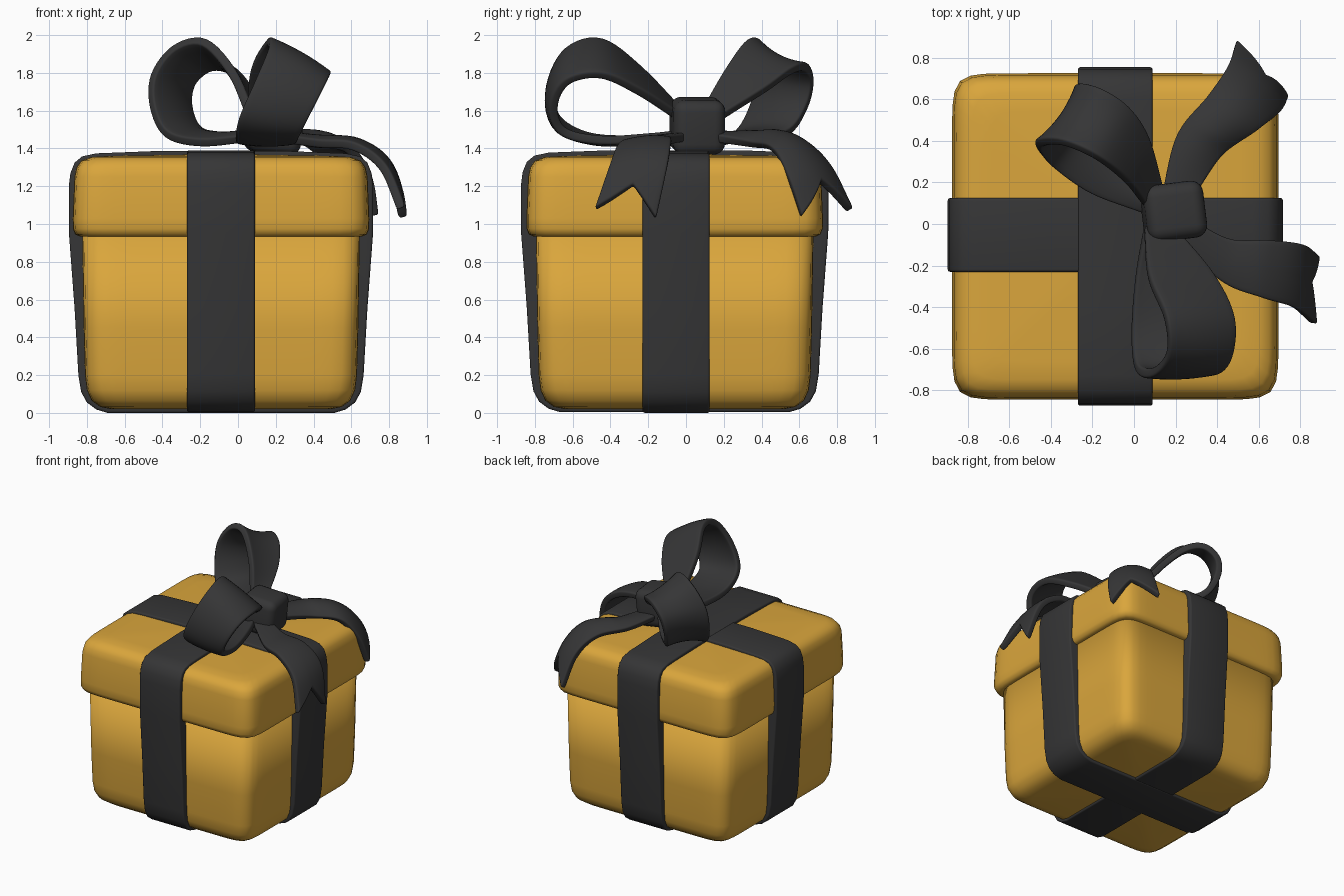
import bpy, bmesh, math
from mathutils import Vector

if "Cube" in bpy.data.objects:
    bpy.data.objects.remove(bpy.data.objects["Cube"])

CX, CY = -0.09, -0.06  # centre of the box


def material(name, rgb):
    m = bpy.data.materials.new(name)
    m.diffuse_color = (*rgb, 1)
    m.use_nodes = True
    m.node_tree.nodes["Principled BSDF"].inputs["Base Color"].default_value = m.diffuse_color
    return m


GOLD = material("gold paper", (0.70, 0.38, 0.045))
DARK = material("charcoal ribbon", (0.036, 0.036, 0.037))


def finish(name, bm, mat, bevel=0, thickness=0):
    """Turn a bmesh into a smooth object with optional thickness and soft edges."""
    bmesh.ops.recalc_face_normals(bm, faces=bm.faces)
    for f in bm.faces:
        f.smooth = True
    me = bpy.data.meshes.new(name)
    bm.to_mesh(me)
    bm.free()
    me.materials.append(mat)
    ob = bpy.data.objects.new(name, me)
    bpy.context.collection.objects.link(ob)
    if thickness:
        s = ob.modifiers.new("thickness", 'SOLIDIFY')
        s.thickness, s.offset = thickness, 0
    if bevel:
        b = ob.modifiers.new("soft edges", 'BEVEL')
        b.width, b.segments = bevel, 3
        b.limit_method, b.angle_limit = 'ANGLE', math.radians(45)
    return ob


def rounded_box(name, profile, mat, n=14, sides=120):
    """Stack soft square rings given as (half size, height)."""
    bm = bmesh.new()
    rings = []
    for h, z in profile:
        ring = []
        for i in range(sides):
            a = 2 * math.pi * i / sides
            c, s = math.cos(a), math.sin(a)
            r = h / (abs(c) ** n + abs(s) ** n) ** (1 / n)
            ring.append(bm.verts.new((CX + r * c, CY + r * s, z)))
        rings.append(ring)
    for a, b in zip(rings, rings[1:]):
        for i in range(sides):
            j = (i + 1) % sides
            bm.faces.new((a[i], a[j], b[j], b[i]))
    bm.faces.new(rings[0])
    bm.faces.new(rings[-1])
    return finish(name, bm, mat)


def spline(pts, t):
    """Catmull-Rom point at t in 0..1."""
    p = [Vector(q) for q in pts]
    p = [2 * p[0] - p[1]] + p + [2 * p[-1] - p[-2]]
    x = t * (len(pts) - 1)
    i = min(int(x), len(pts) - 2)
    u = x - i
    a, b, c, d = p[i:i + 4]
    return 0.5 * (2 * b + (c - a) * u + (2 * a - 5 * b + 4 * c - d) * u * u
                  + (3 * b - a - 3 * c + d) * u ** 3)


def strip(name, edge_a, edge_b, bulge=0, notch=0, steps=48, cols=10):
    """Ribbon strip between two edge curves, crowned, with an optional V-cut end."""
    bm = bmesh.new()
    grid = []
    for i in range(steps + 1):
        row = []
        for j in range(cols + 1):
            v = 2 * j / cols - 1
            t = i / steps * (1 - notch * (1 - abs(v)))
            a, b = spline(edge_a, t), spline(edge_b, t)
            e = 0.01
            t0, t1 = max(0, t - e), min(1, t + e)
            along = (spline(edge_a, t1) + spline(edge_b, t1)
                     - spline(edge_a, t0) - spline(edge_b, t0))
            nrm = along.cross(b - a).normalized()
            grow = min(1, 3 * t)
            row.append(bm.verts.new(a.lerp(b, j / cols) + nrm * bulge * grow * (1 - v * v)))
        grid.append(row)
    for r, s in zip(grid, grid[1:]):
        for j in range(cols):
            bm.faces.new((r[j], r[j + 1], s[j + 1], s[j]))
    return finish(name, bm, DARK, bevel=0.018, thickness=0.048)


# Box body and overhanging lid
rounded_box("box_body", [(0.001, 0.02), (0.58, 0.02), (0.64, 0.032), (0.685, 0.065), (0.71, 0.12),
                         (0.72, 0.2), (0.727, 0.45), (0.735, 0.96)], GOLD)
rounded_box("box_lid", [(0.69, 0.94), (0.75, 0.935), (0.772, 0.945), (0.784, 0.975), (0.785, 1.03),
                        (0.776, 1.25), (0.765, 1.30), (0.74, 1.335), (0.69, 1.354), (0.6, 1.36),
                        (0.001, 1.37)], GOLD)

# Bands wrapped around the box, one each way
HALF = [(0.60, 0.0), (0.66, 0.018), (0.71, 0.055), (0.74, 0.11), (0.755, 0.2), (0.775, 0.55),
        (0.805, 0.95), (0.806, 1.2), (0.797, 1.27), (0.775, 1.325), (0.735, 1.358), (0.66, 1.374),
        (0.35, 1.386)]
OUTLINE = HALF + [(-u, z) for u, z in reversed(HALF)]


def band(name, along_x, lo, hi, lift):
    bm = bmesh.new()
    ends = []
    for w in (lo, hi):
        ends.append([bm.verts.new((CX + u, w, z + lift) if along_x else (w, CY + u * 1.01, z + lift))
                     for u, z in OUTLINE])
    n = len(OUTLINE)
    for i in range(n):
        j = (i + 1) % n
        bm.faces.new((ends[0][i], ends[0][j], ends[1][j], ends[1][i]))
    for e in ends:
        bm.faces.new(e)
    return finish(name, bm, DARK, bevel=0.012)


band("band_front_back", False, -0.27, 0.09, 0.004)
band("band_left_right", True, -0.23, 0.125, 0.0)

# Bow loops
strip("front_loop",
      [(0.20, -0.03, 1.56), (0.38, -0.25, 1.70), (0.475, -0.45, 1.785), (0.465, -0.63, 1.75),
       (0.40, -0.70, 1.62), (0.33, -0.65, 1.49), (0.30, -0.45, 1.445), (0.24, -0.2, 1.46),
       (0.18, -0.03, 1.48)],
      [(0.05, -0.02, 1.58), (0.07, -0.25, 1.82), (0.15, -0.45, 1.965), (0.16, -0.62, 1.92),
       (0.09, -0.71, 1.75), (0.01, -0.69, 1.57), (-0.01, -0.52, 1.465), (0.01, -0.25, 1.45),
       (0.05, -0.03, 1.48)], bulge=-0.015)
strip("back_loop",
      [(0.06, 0.08, 1.58), (-0.03, 0.20, 1.80), (-0.18, 0.32, 1.965), (-0.34, 0.39, 1.935),
       (-0.45, 0.39, 1.79), (-0.455, 0.35, 1.62), (-0.38, 0.27, 1.475), (-0.2, 0.15, 1.43),
       (0.05, 0.06, 1.45)],
      [(0.13, 0.18, 1.56), (0.06, 0.42, 1.71), (-0.03, 0.56, 1.81), (-0.14, 0.64, 1.83),
       (-0.24, 0.67, 1.75), (-0.26, 0.64, 1.62), (-0.2, 0.55, 1.49), (-0.04, 0.38, 1.45),
       (0.12, 0.18, 1.46)], bulge=0.025)

# Hanging tails with V-cut ends
strip("back_tail",
      [(0.13, 0.12, 1.47), (0.21, 0.42, 1.45), (0.36, 0.61, 1.42), (0.45, 0.75, 1.30),
       (0.49, 0.87, 1.07)],
      [(0.28, 0.12, 1.46), (0.42, 0.34, 1.42), (0.59, 0.46, 1.39), (0.69, 0.54, 1.24),
       (0.725, 0.61, 1.04)], bulge=-0.05, notch=0.17)
strip("right_tail",
      [(0.22, 0.06, 1.47), (0.45, -0.07, 1.445), (0.65, -0.08, 1.42), (0.80, -0.10, 1.30),
       (0.875, -0.16, 1.03)],
      [(0.18, -0.06, 1.46), (0.42, -0.27, 1.425), (0.61, -0.35, 1.41), (0.765, -0.40, 1.30),
       (0.865, -0.48, 1.08)], bulge=-0.015, notch=0.14)

# Centre knot
bm = bmesh.new()
bmesh.ops.create_cube(bm, size=1)
bmesh.ops.scale(bm, vec=(0.29, 0.275, 0.29), verts=bm.verts)
bmesh.ops.bevel(bm, geom=bm.edges[:], offset=0.06, segments=5, profile=0.5, affect='EDGES')
knot = finish("bow_knot", bm, DARK)
knot.location = (0.19, 0.06, 1.52)
knot.rotation_euler = (0, math.radians(6), math.radians(7))
